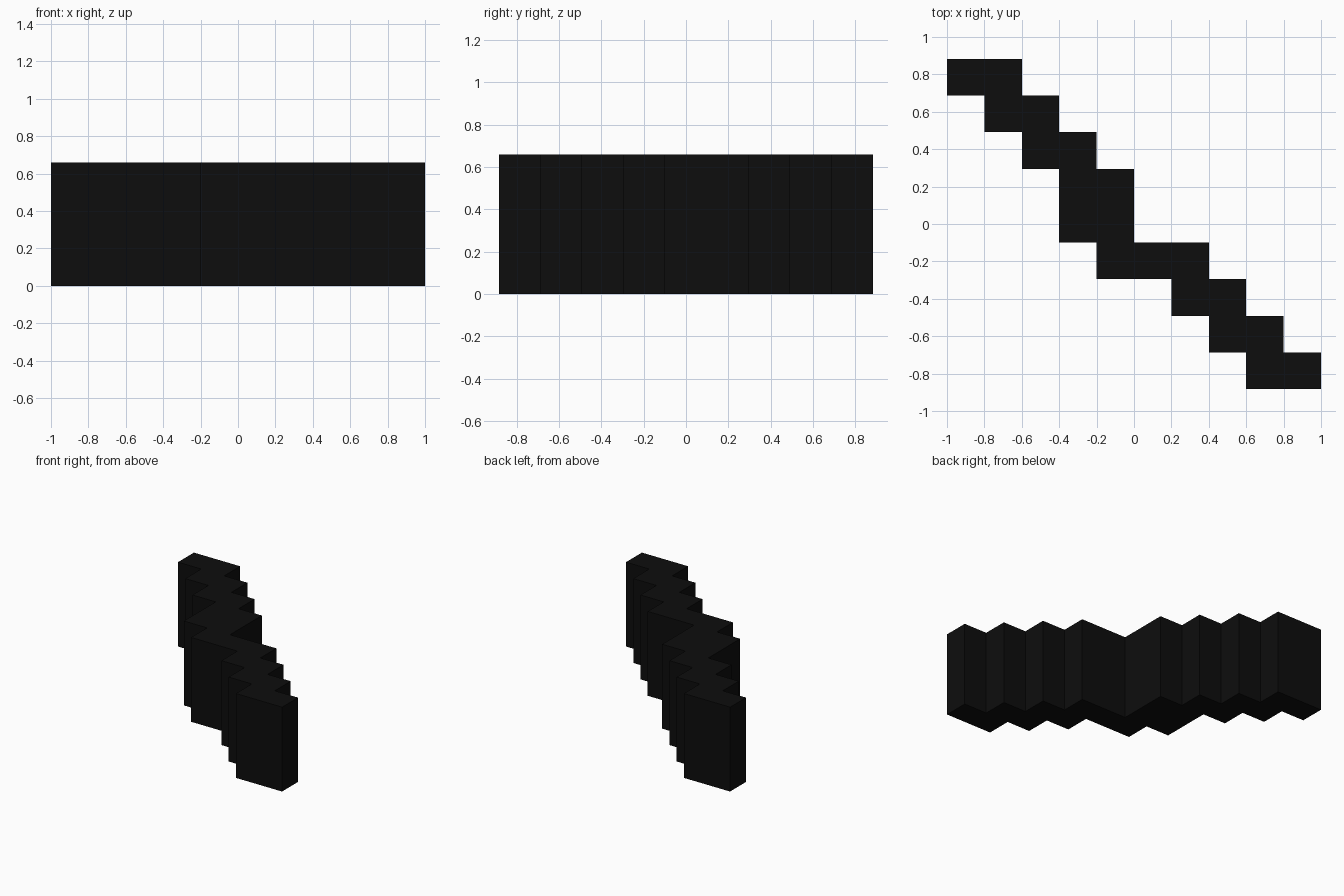
import bpy
import bmesh

cube = bpy.data.objects.get("Cube")
if cube:
    bpy.data.objects.remove(cube, do_unlink=True)

HEIGHT = 0.66
CELL = 0.2            # step width along x
DEPTH = 1.766         # overall size along y

# Left and right ends of each row of the stepped plan, back to front, in cells
ROWS = [(-5, -3), (-4, -2), (-3, -1), (-2, 0), (-2, 0),
        (-1, 2), (1, 3), (2, 4), (3, 5)]
STEP = DEPTH / len(ROWS)


def edge_points(side):
    """Corner points of one side of the plan, from back to front."""
    points = []
    for i, row in enumerate(ROWS):
        for y in (DEPTH / 2 - i * STEP, DEPTH / 2 - (i + 1) * STEP):
            points.append((row[side] * CELL, y))
    # Drop the midpoints where two rows share the same end
    return [p for i, p in enumerate(points)
            if not (0 < i < len(points) - 1
                    and points[i - 1][0] == p[0] == points[i + 1][0])]


# Near-black finish
black = bpy.data.materials.new("near_black")
black.use_nodes = True
colour = (0.004, 0.004, 0.004, 1)
black.diffuse_color = colour
black.node_tree.nodes["Principled BSDF"].inputs["Base Color"].default_value = colour

# Zigzag wall: stepped plan extruded straight up
bm = bmesh.new()
outline = edge_points(0) + edge_points(1)[::-1]
base = bm.faces.new([bm.verts.new((x, y, 0)) for x, y in outline])
top = bmesh.ops.extrude_face_region(bm, geom=[base], use_keep_orig=True)
bmesh.ops.translate(bm, vec=(0, 0, HEIGHT),
                    verts=[g for g in top["geom"] if isinstance(g, bmesh.types.BMVert)])
bmesh.ops.recalc_face_normals(bm, faces=bm.faces)
bmesh.ops.triangulate(bm, faces=[f for f in bm.faces if len(f.verts) > 4])

mesh = bpy.data.meshes.new("zigzag_wall")
bm.to_mesh(mesh)
bm.free()
mesh.materials.append(black)
wall = bpy.data.objects.new("zigzag_wall", mesh)
bpy.context.collection.objects.link(wall)
